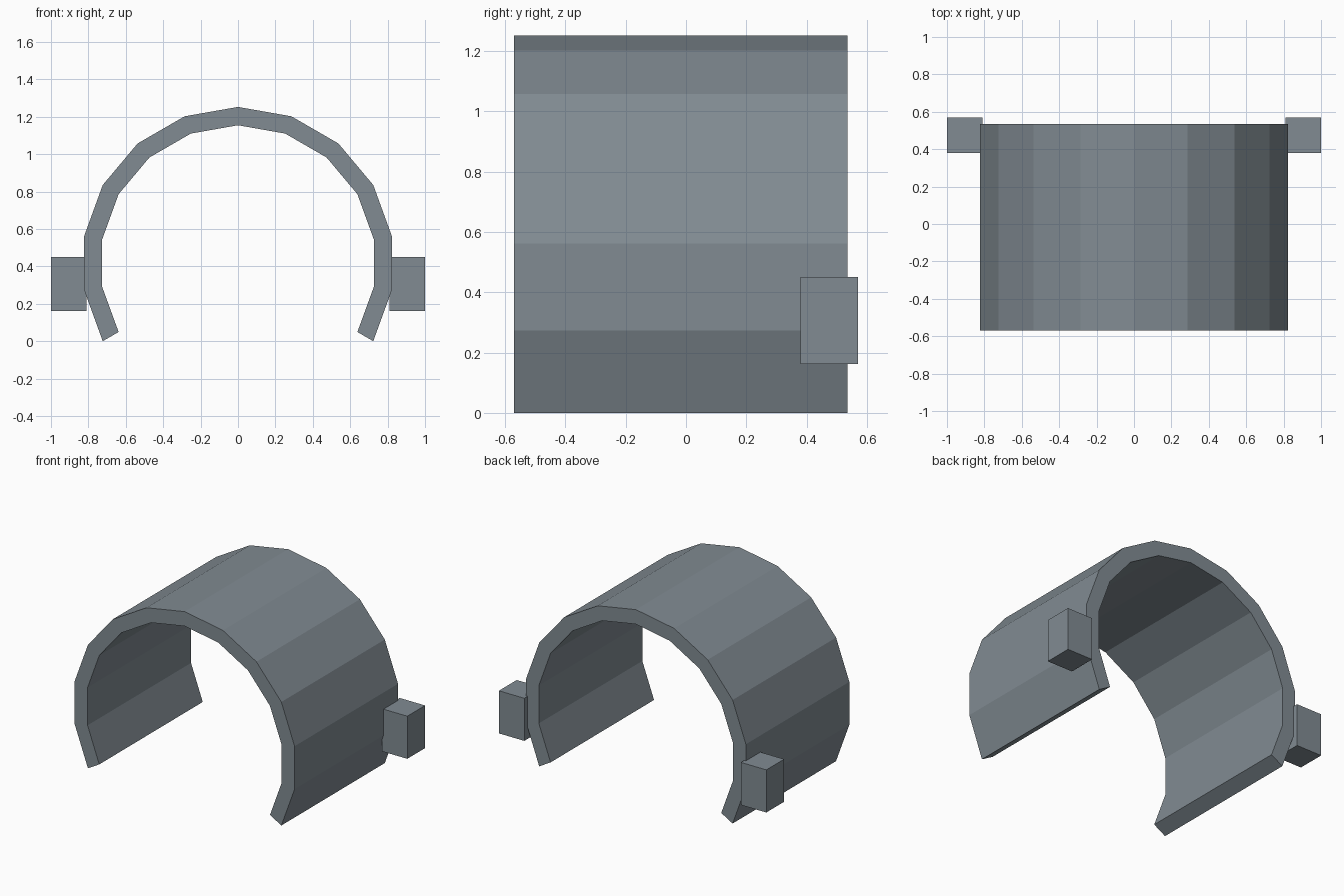
import bpy, bmesh, math
from mathutils import Vector

cube = bpy.data.objects.get("Cube")
if cube:
    bpy.data.objects.remove(cube, do_unlink=True)

# Slate grey metal
grey = bpy.data.materials.new("slate_grey")
grey.use_nodes = True
colour = (0.22, 0.26, 0.29, 1)
grey.diffuse_color = colour
grey.node_tree.nodes["Principled BSDF"].inputs["Base Color"].default_value = colour


def extruded(name, outline, y0, y1):
    """Solid made from an x-z outline pulled from y0 to y1."""
    bm = bmesh.new()
    face = bm.faces.new([bm.verts.new((x, y0, z)) for x, z in outline])
    moved = bmesh.ops.extrude_face_region(bm, geom=[face])["geom"]
    verts = [v for v in moved if isinstance(v, bmesh.types.BMVert)]
    bmesh.ops.translate(bm, verts=verts, vec=Vector((0, y1 - y0, 0)))
    bmesh.ops.recalc_face_normals(bm, faces=bm.faces)
    mesh = bpy.data.meshes.new(name)
    bm.to_mesh(mesh)
    bm.free()
    mesh.materials.append(grey)
    obj = bpy.data.objects.new(name, mesh)
    bpy.context.collection.objects.link(obj)
    return obj


# Open cuff: two thirds of an eighteen-sided ring, resting on its lower tips
outer, inner = 0.835, 0.737
centre_z = outer / 2
angles = [math.radians(a) for a in range(-120, 121, 20)]


def arc(radius, steps):
    return [(radius * math.sin(a), centre_z + radius * math.cos(a)) for a in steps]


extruded("curved_cuff", arc(outer, angles) + arc(inner, angles[::-1]), -0.57, 0.535)

# Small side blocks near the back edge
for side, name in ((1, "left_side_block"), (-1, "right_side_block")):
    x0, x1, z0, z1 = side * 0.81, side * 1.0, 0.162, 0.45
    extruded(name, [(x0, z0), (x1, z0), (x1, z1), (x0, z1)], 0.38, 0.57)
